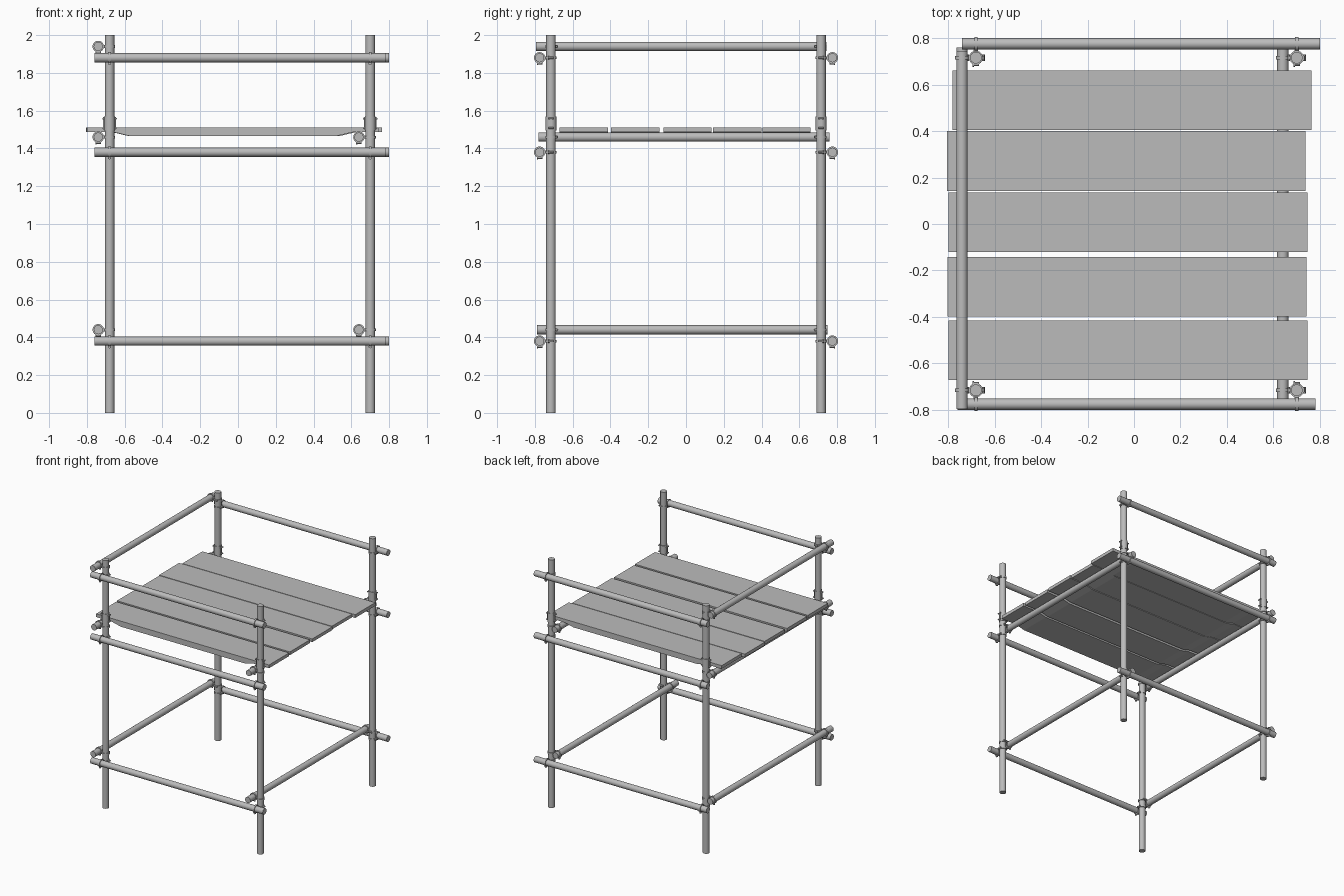
import bpy
import bmesh
from mathutils import Vector, Matrix

cube = bpy.data.objects.get("Cube")
if cube:
    bpy.data.objects.remove(cube, do_unlink=True)

steel = bpy.data.materials.new("scaffold grey")
steel.use_nodes = True
GREY = (0.5, 0.5, 0.5, 1)
steel.diffuse_color = GREY
steel.node_tree.nodes["Principled BSDF"].inputs["Base Color"].default_value = GREY

X, Y, Z = Vector((1, 0, 0)), Vector((0, 1, 0)), Vector((0, 0, 1))
LEGS_X = {"right": -0.68, "left": 0.70}
LEGS_Y = {"front": -0.715, "back": 0.715}
GAP = 0.06          # leg centre to rail centre


def add_rod(bm, a, b, radius, sides=24):
    a, b = Vector(a), Vector(b)
    turn = Z.rotation_difference(b - a).to_matrix().to_4x4()
    bmesh.ops.create_cone(bm, cap_ends=True, segments=sides, radius1=radius, radius2=radius,
                          depth=(b - a).length, matrix=Matrix.Translation((a + b) / 2) @ turn)


def add_box(bm, centre, size):
    bmesh.ops.create_cube(bm, size=1, matrix=Matrix.Translation(centre) @ Matrix.Diagonal((*size, 1)))


def finish(bm, name, smooth=True):
    mesh = bpy.data.meshes.new(name)
    bmesh.ops.recalc_face_normals(bm, faces=bm.faces)
    bm.to_mesh(mesh)
    bm.free()
    mesh.materials.append(steel)
    obj = bpy.data.objects.new(name, mesh)
    bpy.context.collection.objects.link(obj)
    if smooth:
        bpy.ops.object.select_all(action="DESELECT")
        obj.select_set(True)
        bpy.context.view_layer.objects.active = obj
        bpy.ops.object.shade_smooth_by_angle(angle=0.7)
    return obj


def tube(name, a, b, radius=0.024):
    bm = bmesh.new()
    add_rod(bm, a, b, radius)
    finish(bm, name)


def clamp(name, leg, out, along):
    """Two bands at right angles, joined by a block, each with a bolt."""
    bm = bmesh.new()
    rail = leg + out * GAP
    for centre, axis, side in ((leg, Z, along), (rail, along, -Z)):
        add_rod(bm, centre - axis * 0.007, centre + axis * 0.007, 0.03)
        lug = centre + side * 0.03
        add_rod(bm, lug - out * 0.014, lug + out * 0.014, 0.006, 8)
        add_rod(bm, lug + out * 0.008, lug + out * 0.015, 0.009, 6)
    add_box(bm, leg + out * GAP / 2, (0.02, 0.02, 0.016))
    finish(bm, name)


# Upright legs, each with a joining sleeve above the deck
for sx, x in LEGS_X.items():
    for sy, y in LEGS_Y.items():
        tube(f"{sy}_{sx}_leg", (x, y, 0), (x, y, 2), 0.025)
        bm = bmesh.new()
        add_rod(bm, (x, y, 1.495), (x, y, 1.57), 0.0285)
        add_box(bm, (x, y, 1.533), (0.068, 0.012, 0.068))
        for z in (1.508, 1.558):
            add_rod(bm, (x - 0.034, y - 0.014, z), (x - 0.034, y + 0.014, z), 0.005, 8)
            add_rod(bm, (x + 0.034, y - 0.014, z), (x + 0.034, y + 0.014, z), 0.005, 8)
        finish(bm, f"{sy}_{sx}_sleeve")

# Front and back rails with their clamps
for level, z in {"lower": 0.38, "middle": 1.38, "upper": 1.88}.items():
    for sy, y in LEGS_Y.items():
        out = Y if y > 0 else -Y
        ry = y + out.y * GAP
        shift = 0.01 * out.y
        tube(f"{sy}_{level}_rail", (-0.75 + shift, ry, z), (0.79 + shift, ry, z))
        for sx, x in LEGS_X.items():
            clamp(f"{sy}_{sx}_{level}_clamp", Vector((x, y, z)), out, X)

# Side rails with their clamps; the left side is open at the top
SIDE_RAILS = (
    ("right", "lower", 0.44, -0.79), ("right", "deck", 1.46, -0.78), ("right", "upper", 1.94, -0.795),
    ("left", "lower", 0.44, -0.79), ("left", "deck", 1.46, -0.78),
)
for sx, level, z, start in SIDE_RAILS:
    x = LEGS_X[sx]
    tube(f"{sx}_side_{level}_rail", (x - GAP, start, z), (x - GAP, start + 1.54, z))
    for sy, y in LEGS_Y.items():
        clamp(f"{sy}_{sx}_side_{level}_clamp", Vector((x, y, z)), -X, Y if y < 0 else -Y)

# Deck planks, thicker between the rails
PLANKS = ((-0.797, -0.67), (-0.802, -0.397), (-0.797, -0.12), (-0.805, 0.143), (-0.78, 0.404))
for i, (x0, y0) in enumerate(PLANKS):
    x1, y1 = x0 + 1.543, y0 + 0.256
    top, thin, deep = 1.512, 1.486, 1.467
    outline = ((x0, top), (x0, thin), (x0 + 0.14, thin), (x0 + 0.22, deep),
               (x1 - 0.22, deep), (x1 - 0.14, thin), (x1, thin), (x1, top))
    bm = bmesh.new()
    face = bm.faces.new([bm.verts.new((x, y0, z)) for x, z in outline])
    new = bmesh.ops.extrude_face_region(bm, geom=[face])["geom"]
    bmesh.ops.translate(bm, vec=(0, y1 - y0, 0), verts=[v for v in new if isinstance(v, bmesh.types.BMVert)])
    finish(bm, f"deck_plank_{i + 1}", smooth=False)
